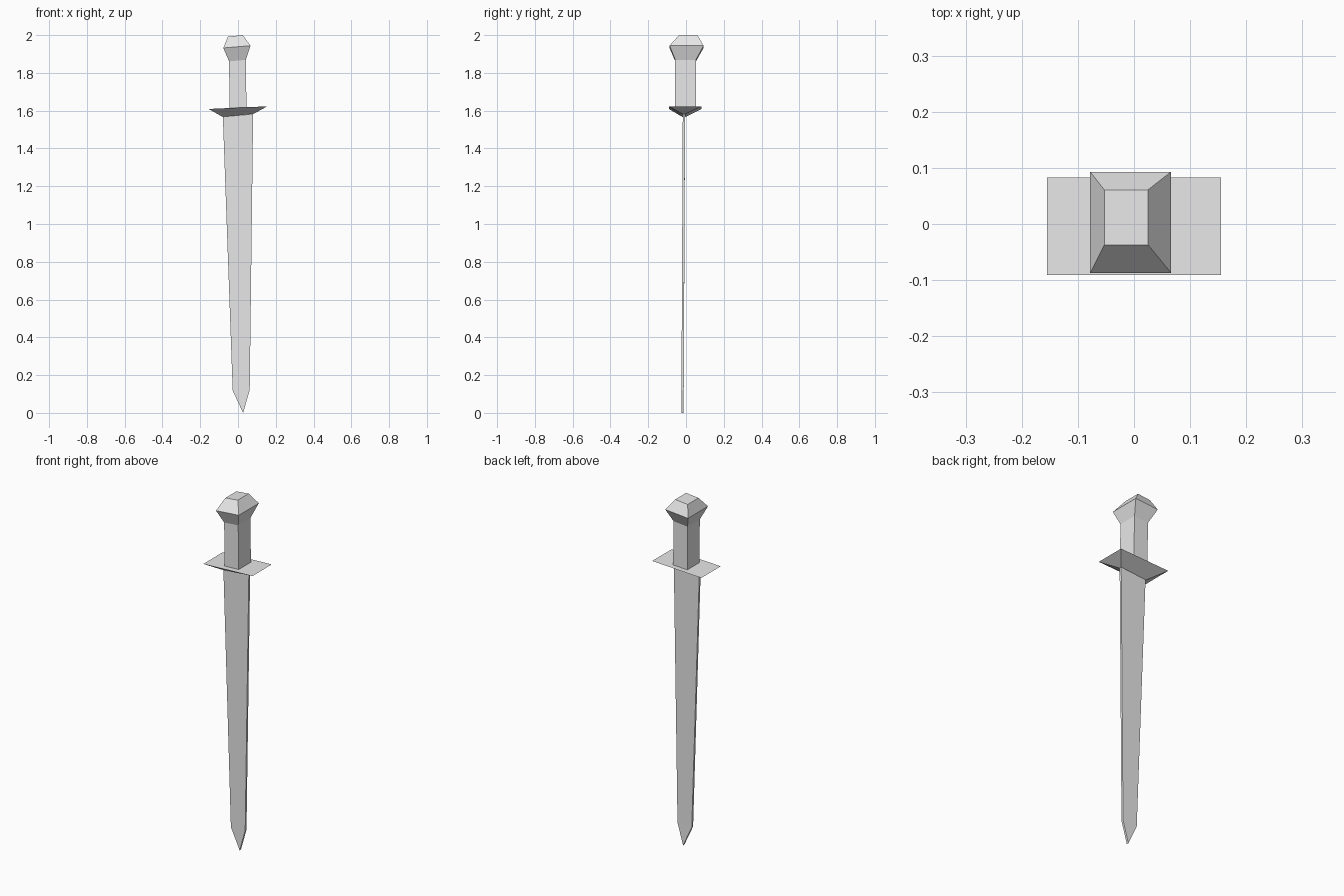
import bpy
import bmesh

# Remove only the default cube
default_cube = bpy.data.objects.get("Cube")
if default_cube:
    bpy.data.objects.remove(default_cube, do_unlink=True)

# Single plain grey material
grey = bpy.data.materials.new("plain_grey")
grey.use_nodes = True
grey.diffuse_color = (0.8, 0.8, 0.8, 1)
grey.node_tree.nodes["Principled BSDF"].inputs["Base Color"].default_value = grey.diffuse_color


def add_ring(bm, center, half_width, half_depth, rise):
    """Rectangular section, lifted by rise at +x and lowered by it at -x."""
    cx, cy, cz = center
    corners = ((-1, -1), (1, -1), (1, 1), (-1, 1))
    return [bm.verts.new((cx + sx * half_width, cy + sy * half_depth, cz + sx * rise))
            for sx, sy in corners]


def loft(name, sections):
    """Skin a stack of rectangular sections, listed from bottom to top."""
    bm = bmesh.new()
    rings = [add_ring(bm, *section) for section in sections]
    bm.faces.new(list(reversed(rings[0])))
    bm.faces.new(rings[-1])
    for lower, upper in zip(rings, rings[1:]):
        for i in range(len(lower)):
            j = (i + 1) % len(lower)
            bm.faces.new((lower[i], lower[j], upper[j], upper[i]))
    # Collapse the zero-width section at the tip into a clean edge
    bmesh.ops.remove_doubles(bm, verts=bm.verts, dist=0.0005)
    bmesh.ops.recalc_face_normals(bm, faces=bm.faces)
    mesh = bpy.data.meshes.new(name)
    bm.to_mesh(mesh)
    bm.free()
    mesh.materials.append(grey)
    obj = bpy.data.objects.new(name, mesh)
    bpy.context.scene.collection.objects.link(obj)
    return obj


# Blade: thin tapering slab ending in a wedge tip
loft("blade", [
    ((0.027, -0.018, 0), 0, 0.006, 0),
    ((0.017, -0.018, 0.12), 0.045, 0.006, 0.002),
    ((0, -0.011, 1.575), 0.08, 0.006, 0.007),
])

# Crossguard: wide flat top narrowing down to the blade
loft("crossguard", [
    ((0, -0.011, 1.575), 0.082, 0.008, 0.008),
    ((0, -0.004, 1.616), 0.155, 0.087, 0.007),
])

# Grip: plain rectangular handle
loft("grip", [
    ((0, -0.003, 1.612), 0.045, 0.055, 0.003),
    ((-0.003, -0.002, 1.865), 0.044, 0.055, 0.004),
])

# Pommel: flares out, then bevels in to a small flat top
loft("pommel", [
    ((-0.003, -0.002, 1.865), 0.044, 0.055, 0.004),
    ((-0.006, 0.003, 1.938), 0.072, 0.09, 0.006),
    ((-0.014, 0.012, 1.996), 0.039, 0.049, 0.004),
])
